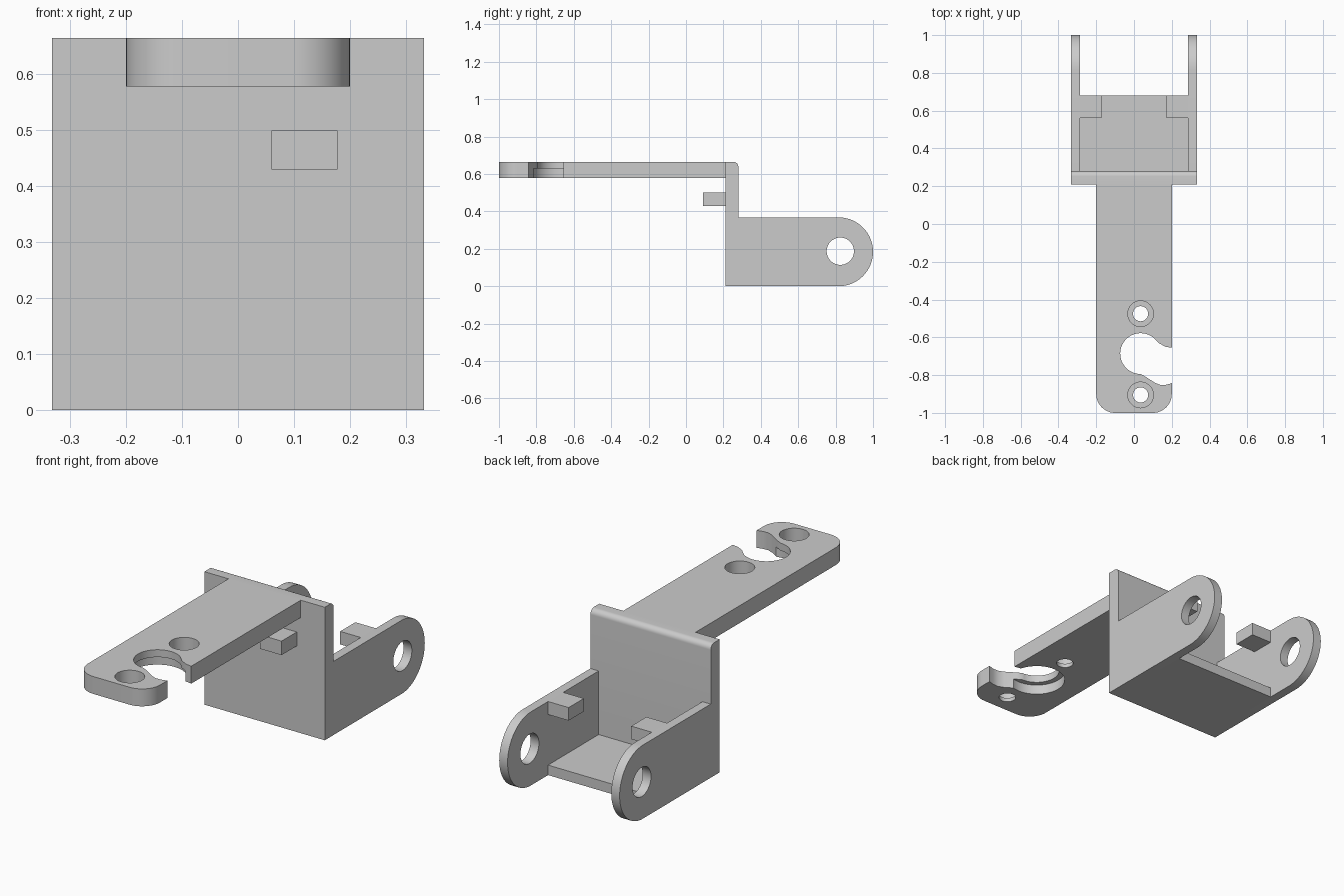
import bpy, bmesh
from math import cos, sin, pi, radians
from mathutils import Vector

if "Cube" in bpy.data.objects:
    bpy.data.objects.remove(bpy.data.objects["Cube"], do_unlink=True)

GREY = (0.6, 0.6, 0.6, 1)
grey = bpy.data.materials.new("plain grey")
grey.diffuse_color = GREY
grey.use_nodes = True
grey.node_tree.nodes["Principled BSDF"].inputs["Base Color"].default_value = GREY


def arc(cx, cy, r, start, end, n):
    angles = [radians(start + (end - start) * i / n) for i in range(n + 1)]
    return [(cx + r * cos(a), cy + r * sin(a)) for a in angles]


def circle(cx, cy, r, n=48):
    return arc(cx, cy, r, 0, 360, n)[:-1]


def prism(name, profile, lo, hi, axis="z"):
    """Extrude a profile: (x, y) along z, or (y, z) along x."""
    def place(p, h):
        return Vector((p[0], p[1], h) if axis == "z" else (h, p[0], p[1]))
    bm = bmesh.new()
    base = bm.faces.new([bm.verts.new(place(p, lo)) for p in profile])
    ext = bmesh.ops.extrude_face_region(bm, geom=[base])
    top = [v for v in ext["geom"] if isinstance(v, bmesh.types.BMVert)]
    bmesh.ops.translate(bm, verts=top, vec=place((0, 0), hi - lo))
    bmesh.ops.recalc_face_normals(bm, faces=bm.faces)
    mesh = bpy.data.meshes.new(name)
    bm.to_mesh(mesh)
    bm.free()
    mesh.materials.append(grey)
    obj = bpy.data.objects.new(name, mesh)
    bpy.context.collection.objects.link(obj)
    return obj


def box(name, x, y, z):
    return prism(name, [(x[0], y[0]), (x[1], y[0]), (x[1], y[1]), (x[0], y[1])], *z)


def select(obj):
    bpy.ops.object.select_all(action="DESELECT")
    obj.select_set(True)
    bpy.context.view_layer.objects.active = obj


def cut(obj, cutter):
    cutter.hide_render = True
    select(obj)
    mod = obj.modifiers.new("cut", "BOOLEAN")
    mod.operation, mod.solver, mod.object = "DIFFERENCE", "EXACT", cutter
    bpy.ops.object.modifier_apply(modifier=mod.name)
    bpy.data.objects.remove(cutter, do_unlink=True)


def smooth(obj):
    select(obj)
    bpy.ops.object.shade_smooth_by_angle(angle=radians(30))


W, INNER = 0.333, 0.287          # half width outside and between the cheeks
FRONT, BACK = 0.21, 0.28         # upright wall faces
TOP, UNDER = 0.665, 0.578        # arm faces
R = 0.184                        # cheek end radius

# Upright wall with a rounded rear top edge
wall = prism("upright_wall", [(FRONT, 0), (BACK, 0)]
             + arc(BACK - 0.027, TOP - 0.027, 0.027, 0, 90, 8) + [(FRONT, TOP)], -W, W, "x")
smooth(wall)

# Floor between the cheeks
box("floor_plate", (-INNER, INNER), (BACK, 0.68), (0, 0.05))

# Pivot cheeks with round ends, and inward tabs on their top edges
for side, s in (("left", 1), ("right", -1)):
    lo, hi = sorted((s * INNER, s * W))
    cheek = prism(side + "_cheek", [(BACK, 0)] + arc(1 - R, R, R, -90, 90, 32)
                  + [(BACK, 2 * R)], lo, hi, "x")
    cut(cheek, prism("pivot_cutter", circle(0.825, R + 0.003, 0.073), lo - 0.1, hi + 0.1, "x"))
    smooth(cheek)
    box(side + "_tab", sorted((s * 0.173, s * INNER)), (0.56, 0.68), (2 * R - 0.065, 2 * R))

# Small peg on the front of the wall
box("front_peg", (0.06, 0.178), (0.09, FRONT), (0.43, 0.5))

# Arm with rounded front corners
arm = prism("arm", arc(-0.1, -0.9, 0.1, 180, 270, 12) + arc(0.1, -0.9, 0.1, 270, 360, 12)
            + [(0.2, FRONT), (-0.2, FRONT)], UNDER, TOP)

# Open keyhole with a wider recess underneath
keyhole = arc(0.035, -0.686, 0.108, 50, 270, 36) + [
    (0.06, -0.808), (0.11, -0.84), (0.14, -0.852), (0.17, -0.851), (0.2, -0.843),
    (0.25, -0.843), (0.25, -0.655), (0.2, -0.655), (0.167, -0.65), (0.13, -0.63)]
cut(arm, prism("keyhole_cutter", keyhole, 0.5, 0.8))
cut(arm, prism("recess_cutter", circle(0.035, -0.686, 0.135), 0.5, 0.628))

# Screw holes with deep counterbores
for y in (-0.475, -0.905):
    cut(arm, prism("screw_cutter", circle(0.035, y, 0.04), 0.5, 0.8))
    cut(arm, prism("head_cutter", circle(0.035, y, 0.068), UNDER + 0.02, 0.8))
smooth(arm)
